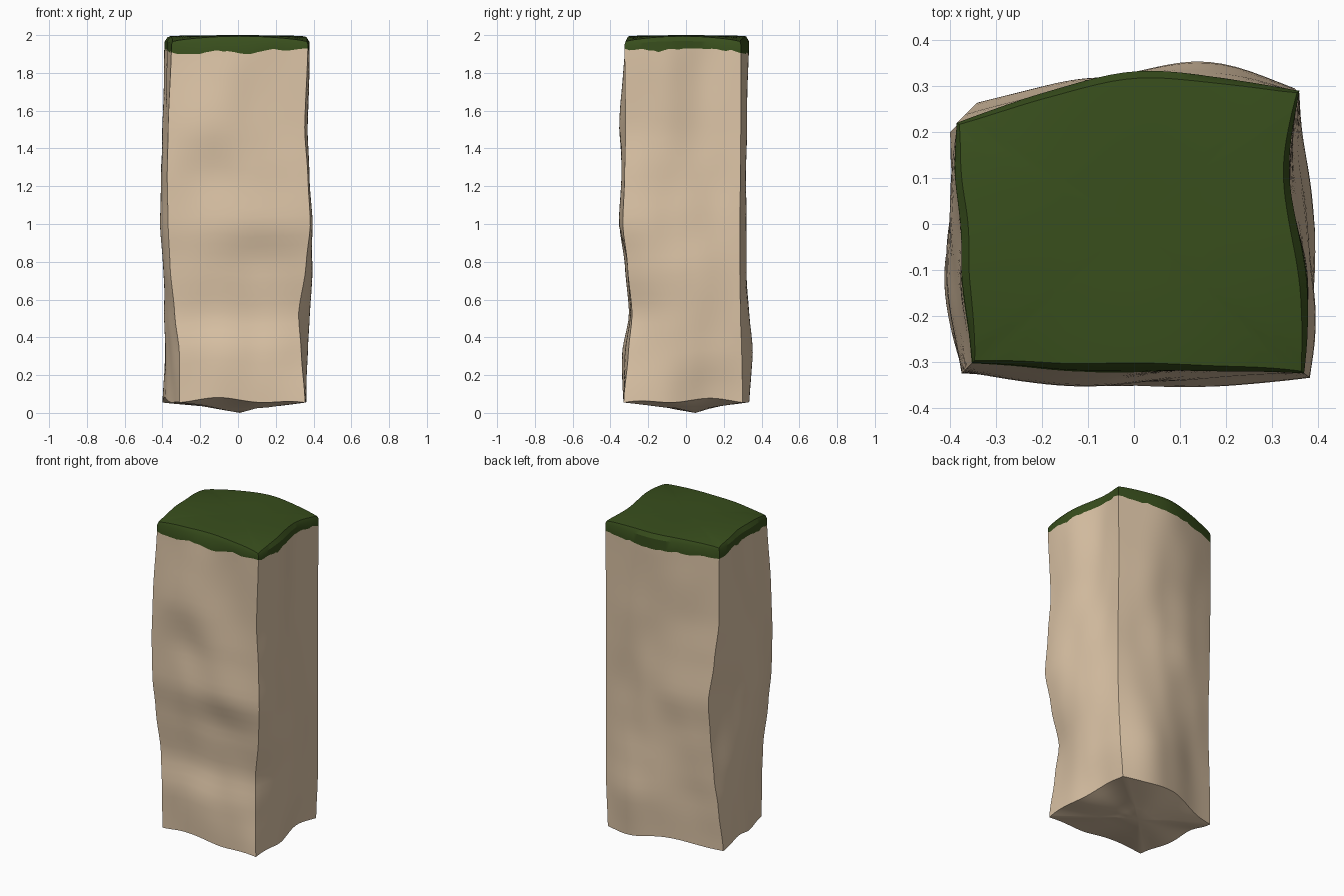
import bpy, bmesh, math, random
from mathutils import Vector, noise

if "Cube" in bpy.data.objects:
    bpy.data.objects.remove(bpy.data.objects["Cube"])

random.seed(4)
N = 24                      # columns per side
LEVELS = [0.06, 0.32, 0.52, 0.78, 1.0, 1.25, 1.5, 1.95]
# Corner paths (x, y) by level: front-left, front-right, back-right, back-left
CORNERS = [
    [(-.31, -.31), (-.31, -.315), (-.335, -.29), (-.36, -.305),
     (-.37, -.325), (-.375, -.325), (-.37, -.32), (-.352, -.302)],
    [(.355, -.33), (.335, -.305), (.32, -.285), (.36, -.31),
     (.383, -.335), (.37, -.325), (.353, -.32), (.37, -.325)],
    [(.335, .30), (.35, .295), (.355, .288), (.36, .285),
     (.36, .285), (.357, .288), (.355, .29), (.36, .29)],
    [(-.40, .20), (-.38, .22), (-.36, .235), (-.345, .25),
     (-.34, .265), (-.365, .24), (-.385, .22), (-.386, .22)],
]
# Outward swell (symmetric, skewed) of each side by level
SWELL = [
    [(.01, 0), (.025, 0), (.015, 0), (.012, .005), (.028, -.005), (.01, 0), (.022, .012), (.003, .004)],
    [(.0, .01), (.025, .0), (.035, .005), (.03, .01), (.01, .012), (.0, .012), (-.005, .012), (-.008, .017)],
    [(.055, .02), (.07, .025), (.06, .015), (.05, .005), (.045, -.005), (.05, 0), (.06, .005), (.065, .0)],
    [(.02, 0), (.033, 0), (.04, 0), (.04, -.01), (.045, -.015), (.028, -.005), (.013, .005), (.01, 0)],
]


def along(keys, z):
    """Smooth interpolation of pairs over height."""
    z = min(max(z, LEVELS[0]), LEVELS[-1])
    i = max(k for k in range(len(LEVELS) - 1) if z >= LEVELS[k])
    t = (z - LEVELS[i]) / (LEVELS[i + 1] - LEVELS[i])
    t = t * t * (3 - 2 * t) * .6 + t * .4
    return Vector(keys[i]).lerp(Vector(keys[i + 1]), t)


def outline(side, t, z):
    """Point on the pillar wall."""
    a, b = along(CORNERS[side], z), along(CORNERS[(side + 1) % 4], z)
    s, k = along(SWELL[side], z)
    d = (b - a).normalized()
    out = Vector((d.y, -d.x))
    fade = math.sin(math.pi * t)
    lump = noise.noise(Vector((t * 3.2 + side * 7.3, z * 2.8, 1.7))) * .014
    return a.lerp(b, t) + out * (fade * (s + lump) + k * math.sin(2 * math.pi * t))


cols = [(s, i / N) for s in range(4) for i in range(N)]
arch = [math.sin(math.pi * t) ** .7 for s, t in cols]   # 0 at corners, 1 mid-side
M = len(cols)
bm = bmesh.new()


def ring(zs, insets, centre=(0, 0)):
    c = Vector(centre)
    verts = []
    for (s, t), z, f in zip(cols, zs, insets):
        p = c + (outline(s, t, z) - c) * f
        verts.append(bm.verts.new((p.x, p.y, z)))
    return verts


def bridge(lo, hi, mat):
    for i in range(M):
        j = (i + 1) % M
        bm.faces.new((lo[i], lo[j], hi[j], hi[i])).material_index = mat


# Scalloped foot, ragged grass line and gently arched rim
foot = [.055 + .025 * math.sin(math.pi * t) * (.7 + .7 * math.sin(t * 7 + s * 2)) for s, t in cols]
grass, step = [], 0
for s, t in cols:
    step = max(-.014, min(.014, step + random.uniform(-.01, .01)))
    grass.append(1.914 + step)
rim = [1.95 + .018 * a for a in arch]

# Rock wall
rows = 36
prev = first = ring(foot, [1] * M)
for r in range(1, rows + 1):
    f = r / rows
    cur = ring([a + (b - a) * f for a, b in zip(foot, grass)], [1] * M)
    bridge(prev, cur, 0)
    prev = cur

# Lumpy underside, lowest near the middle
under = first
for f in (.85, .65, .45, .25):
    cur = ring([.055 * f ** .7 + (z - .055) * f ** 3 for z in foot], [f] * M, (.01, .05))
    for v in cur:
        v.co.z = max(.003, v.co.z + .014 * (1 - f) * noise.noise(v.co * 5))
    bridge(cur, under, 0)
    under = cur
tip = bm.verts.new((.01, .05, 0))
for i in range(M):
    bm.faces.new((under[(i + 1) % M], under[i], tip)).material_index = 0

# Grass band, sloped rim that narrows at the corners, domed top
edge = ring(rim, [1] * M)
bridge(prev, edge, 1)
lip = ring([1.966 + .028 * a for a in arch], [.985 - .03 * a for a in arch])
bridge(edge, lip, 1)
inner = ring([1.990 + .008 * a for a in arch], [.75] * M)
bridge(lip, inner, 1)
core = ring([1.999] * M, [.4] * M)
bridge(inner, core, 1)
crown = bm.verts.new((0, 0, 2))
for i in range(M):
    bm.faces.new((core[i], core[(i + 1) % M], crown)).material_index = 1

bmesh.ops.recalc_face_normals(bm, faces=bm.faces)
mesh = bpy.data.meshes.new("rock_pillar")
bm.to_mesh(mesh)
bm.free()
pillar = bpy.data.objects.new("rock_pillar", mesh)
bpy.context.collection.objects.link(pillar)

# Two flat colours
for name, col in (("tan rock", (.72, .555, .385, 1)), ("dark green grass", (.04, .077, .012, 1))):
    m = bpy.data.materials.new(name)
    m.diffuse_color = col
    m.use_nodes = True
    m.node_tree.nodes["Principled BSDF"].inputs["Base Color"].default_value = m.diffuse_color
    mesh.materials.append(m)

bpy.context.view_layer.objects.active = pillar
pillar.select_set(True)
bpy.ops.object.shade_smooth_by_angle(angle=math.radians(30))
